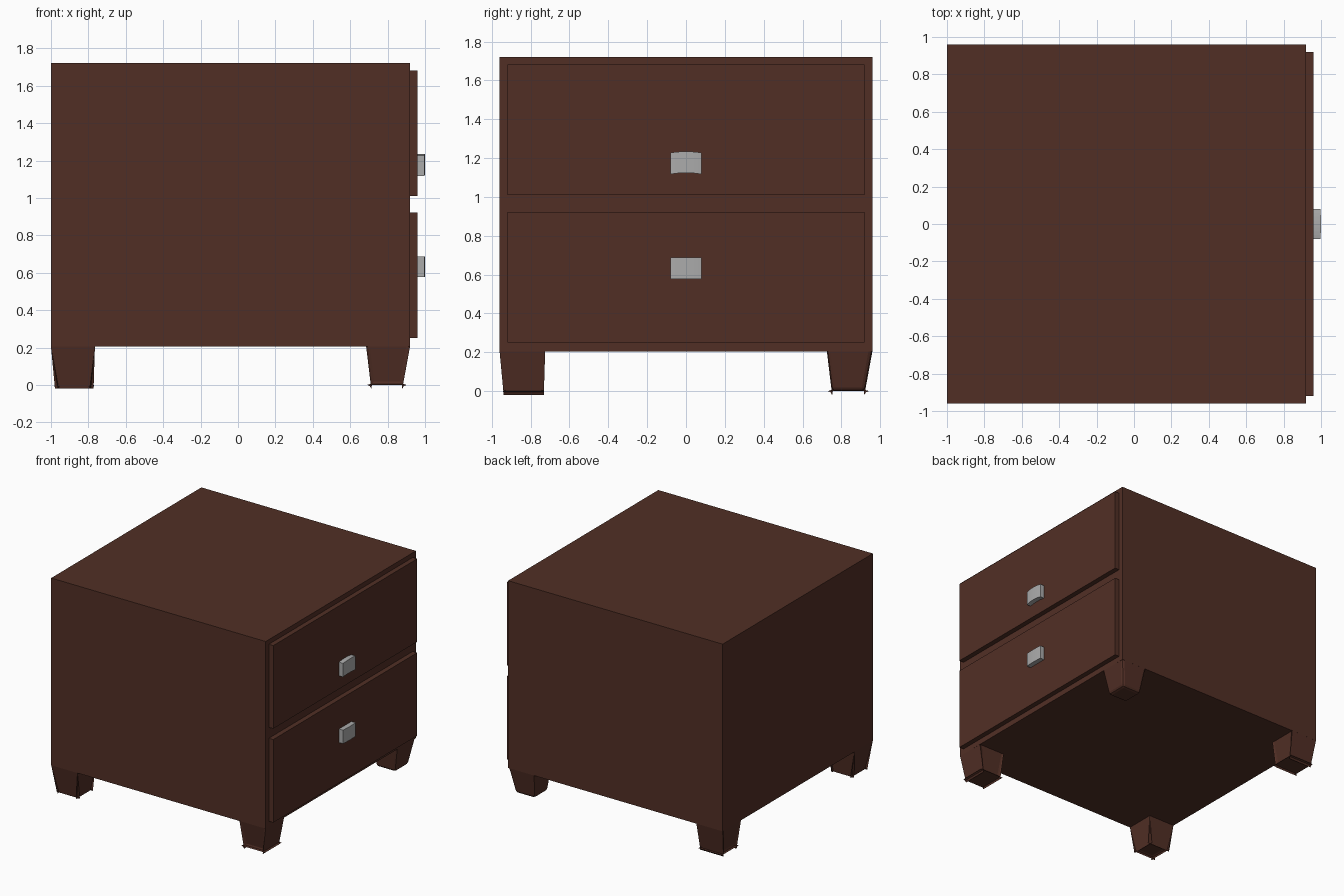
import bpy, bmesh, math

if "Cube" in bpy.data.objects:
    bpy.data.objects.remove(bpy.data.objects["Cube"])

def material(name, rgb):
    m = bpy.data.materials.new(name)
    m.diffuse_color = (*rgb, 1)
    m.use_nodes = True
    m.node_tree.nodes["Principled BSDF"].inputs["Base Color"].default_value = m.diffuse_color
    return m

wood = material("dark_brown_wood", (0.083, 0.028, 0.0185))
metal = material("grey_metal", (0.41, 0.41, 0.41))

def finish(name, bm, mat):
    bmesh.ops.recalc_face_normals(bm, faces=bm.faces[:])
    me = bpy.data.meshes.new(name)
    bm.to_mesh(me)
    bm.free()
    me.materials.append(mat)
    ob = bpy.data.objects.new(name, me)
    bpy.context.collection.objects.link(ob)
    return ob

def box(name, lo, hi, mat):
    bm = bmesh.new()
    bmesh.ops.create_cube(bm, size=1)
    for v in bm.verts:
        v.co = [lo[i] + (v.co[i] + 0.5) * (hi[i] - lo[i]) for i in range(3)]
    return finish(name, bm, mat)

def leg(name, sx, sy):
    # tapered block with softened edges; the flat top meets the cabinet
    cx, cy = -0.04, 0.0
    bm = bmesh.new()
    bmesh.ops.create_cube(bm, size=1)
    for v in bm.verts:
        top = v.co.z > 0
        outer, inner = (0.96, 0.725) if top else (0.922, 0.75)
        x = outer if v.co.x > 0 else inner
        y = outer if v.co.y > 0 else inner
        v.co = (cx + sx * x, cy + sy * y, 0.207 if top else 0.0)
    edges = [e for e in bm.edges if min(v.co.z for v in e.verts) < 0.1]
    bmesh.ops.bevel(bm, geom=edges, offset=0.02, segments=2, profile=0.5,
                    affect='EDGES')
    finish(name, bm, wood)

def handle(name, z, bow):
    # pull with a shallow bowed face, lofted along y
    n = 8
    bm = bmesh.new()
    rings = []
    for i in range(n + 1):
        t = -1 + 2 * i / n
        x, dz = 1.0 - 0.004 * t * t, bow * (1 - t * t)
        rings.append([bm.verts.new((px, 0.08 * t, pz + dz)) for px, pz in
                      ((0.955, z - 0.055), (x, z - 0.055),
                       (x, z + 0.055), (0.955, z + 0.055))])
    for a, b in zip(rings, rings[1:]):
        for k in range(4):
            bm.faces.new((a[k], a[(k + 1) % 4], b[(k + 1) % 4], b[k]))
    bm.faces.new(rings[0])
    bm.faces.new(rings[-1])
    finish(name, bm, metal)

# cabinet
box("cabinet_body", (-1, -0.96, 0.205), (0.92, 0.96, 1.72), wood)

# drawers and pulls
for label, z0, z1, hz, bow in (("lower", 0.25, 0.922, 0.632, 0.0),
                               ("upper", 1.01, 1.682, 1.172, 0.007)):
    box(label + "_drawer_front", (0.915, -0.92, z0), (0.96, 0.92, z1), wood)
    handle(label + "_drawer_handle", hz, bow)

# feet
for xn, sx in (("left", -1), ("right", 1)):
    for yn, sy in (("front", -1), ("back", 1)):
        leg(f"{yn}_{xn}_leg", sx, sy)
